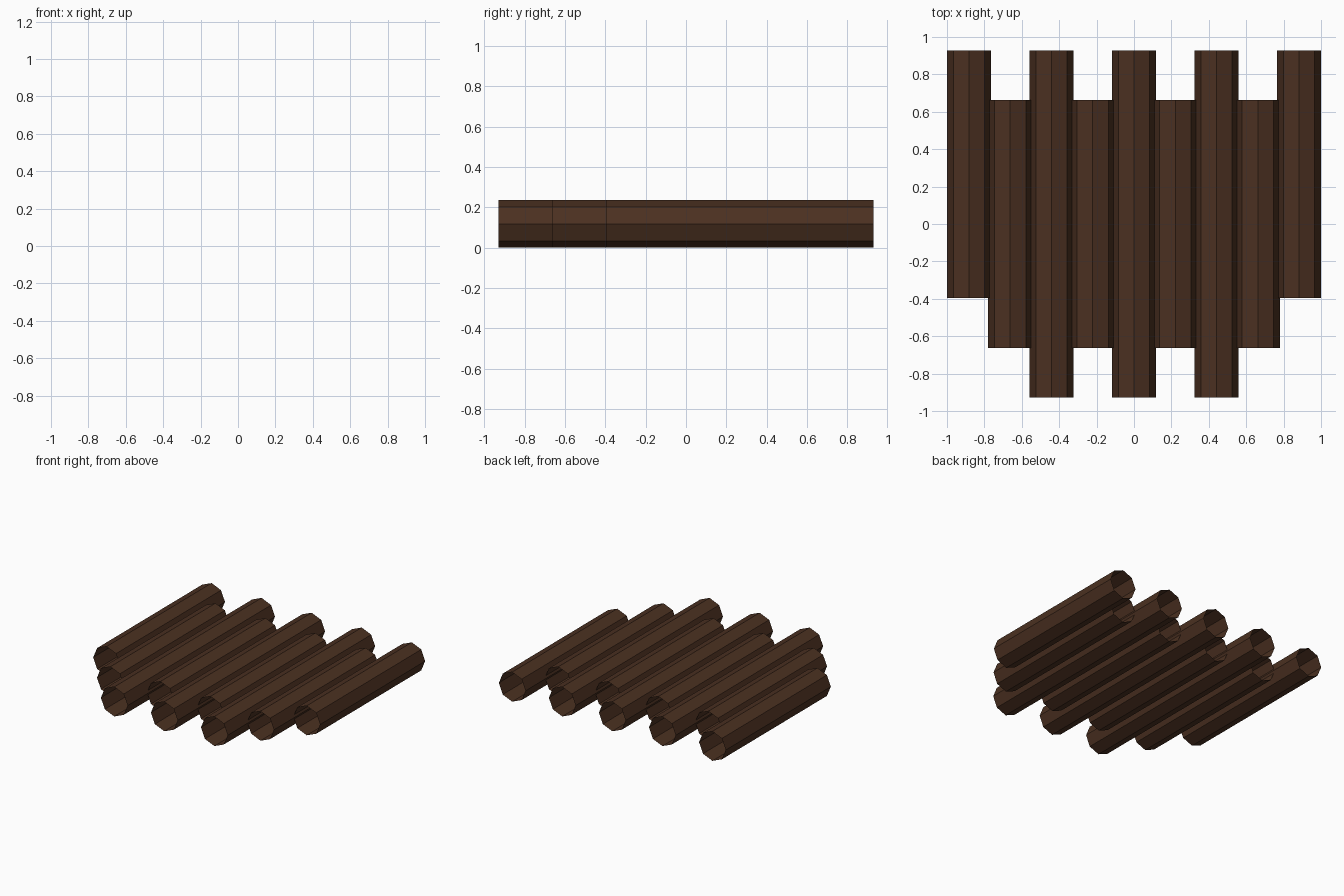
import bpy
from math import pi

if "Cube" in bpy.data.objects:
    bpy.data.objects.remove(bpy.data.objects["Cube"])

R = 0.1176        # log radius
STEP = 0.2206     # spacing between log centres

bark = bpy.data.materials.new("dark_bark")
bark.diffuse_color = (0.07, 0.03, 0.015, 1)
bark.use_nodes = True
bark.node_tree.nodes["Principled BSDF"].inputs["Base Color"].default_value = bark.diffuse_color


def log(name, x, y0, y1):
    # open-ended eight-sided tube lying along y, one vertex row on top
    bpy.ops.mesh.primitive_cylinder_add(
        vertices=8, radius=R, depth=y1 - y0, end_fill_type='NOTHING',
        location=(x, (y0 + y1) / 2, R), rotation=(pi / 2, 0, 0))
    ob = bpy.context.object
    ob.name = name
    ob.data.materials.append(bark)


# Nine logs: staggered long and short, outermost pair cut back at the front
for i in range(-4, 5):
    x = i * STEP
    if abs(i) == 4:
        log(f"outer_log_{i + 5}", x, -0.395, 0.928)
    elif i % 2:
        log(f"short_log_{i + 5}", x, -0.662, 0.662)
    else:
        log(f"long_log_{i + 5}", x, -0.928, 0.928)
